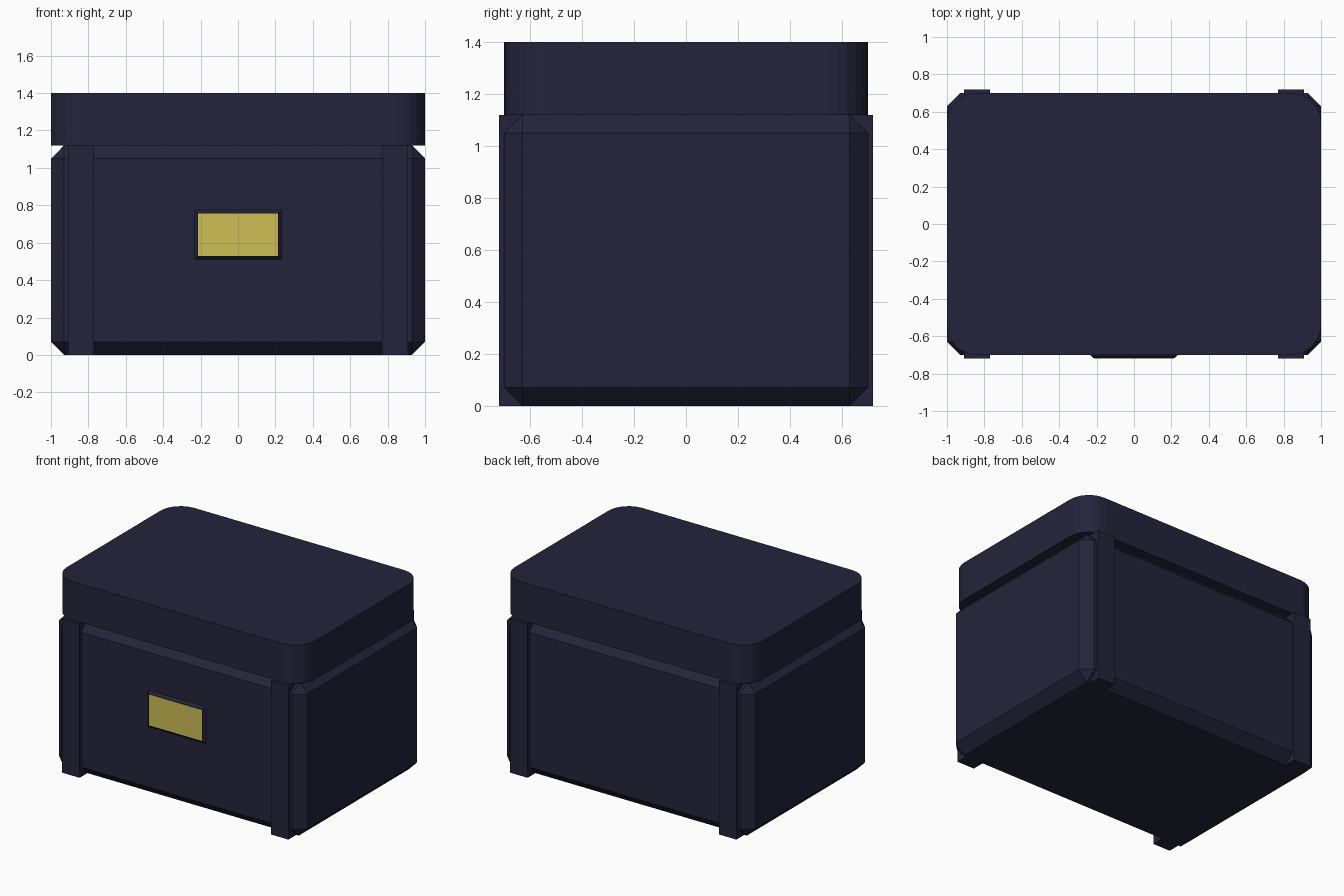
import bpy
import bmesh

cube = bpy.data.objects.get("Cube")
if cube:
    bpy.data.objects.remove(cube, do_unlink=True)


def material(name, colour):
    mat = bpy.data.materials.new(name)
    mat.use_nodes = True
    mat.diffuse_color = colour
    mat.node_tree.nodes["Principled BSDF"].inputs["Base Color"].default_value = colour
    return mat


NAVY = material("dark navy", (0.0176, 0.0176, 0.045, 1))
GOLD = material("gold", (0.62, 0.52, 0.09, 1))


def box(name, low, high, mat, bevel=0, segments=1, pick=None):
    """Box between two corners; bevels the edges accepted by pick."""
    bm = bmesh.new()
    bmesh.ops.create_cube(bm, size=1)
    for v in bm.verts:
        v.co = [(a + b) / 2 + c * (b - a) for a, b, c in zip(low, high, v.co)]
    if bevel:
        edges = [e for e in bm.edges if pick is None or pick(e)]
        bmesh.ops.bevel(bm, geom=edges, offset=bevel, segments=segments,
                        profile=0.5, affect='EDGES')
    mesh = bpy.data.meshes.new(name)
    bm.to_mesh(mesh)
    bm.free()
    mesh.materials.append(mat)
    obj = bpy.data.objects.new(name, mesh)
    bpy.context.collection.objects.link(obj)
    return obj


def is_vertical(edge):
    a, b = edge.verts
    return abs(a.co.z - b.co.z) > 0.1


def on_front(edge):
    return all(v.co.y < -0.71 for v in edge.verts)


# Chamfered chest body
box("body", (-1, -0.7, 0), (1, 0.7, 1.12), NAVY, bevel=0.07)

# Lid with rounded vertical corners
box("lid", (-1, -0.7, 1.12), (1, 0.7, 1.4), NAVY, bevel=0.16, segments=6, pick=is_vertical)

# Upright corner straps, front and back
for side, x in (("left", 0.84), ("right", -0.84)):
    for face, y in (("front", -0.67), ("back", 0.67)):
        box(f"{face}_{side}_strap", (x - 0.07, y - 0.05, 0), (x + 0.07, y + 0.05, 1.12), NAVY)

# Latch plate with its gold face
box("latch_frame", (-0.232, -0.717, 0.51), (0.232, -0.68, 0.775), NAVY, bevel=0.016, pick=on_front)
box("latch_face", (-0.213, -0.719, 0.53), (0.213, -0.712, 0.755), GOLD)
